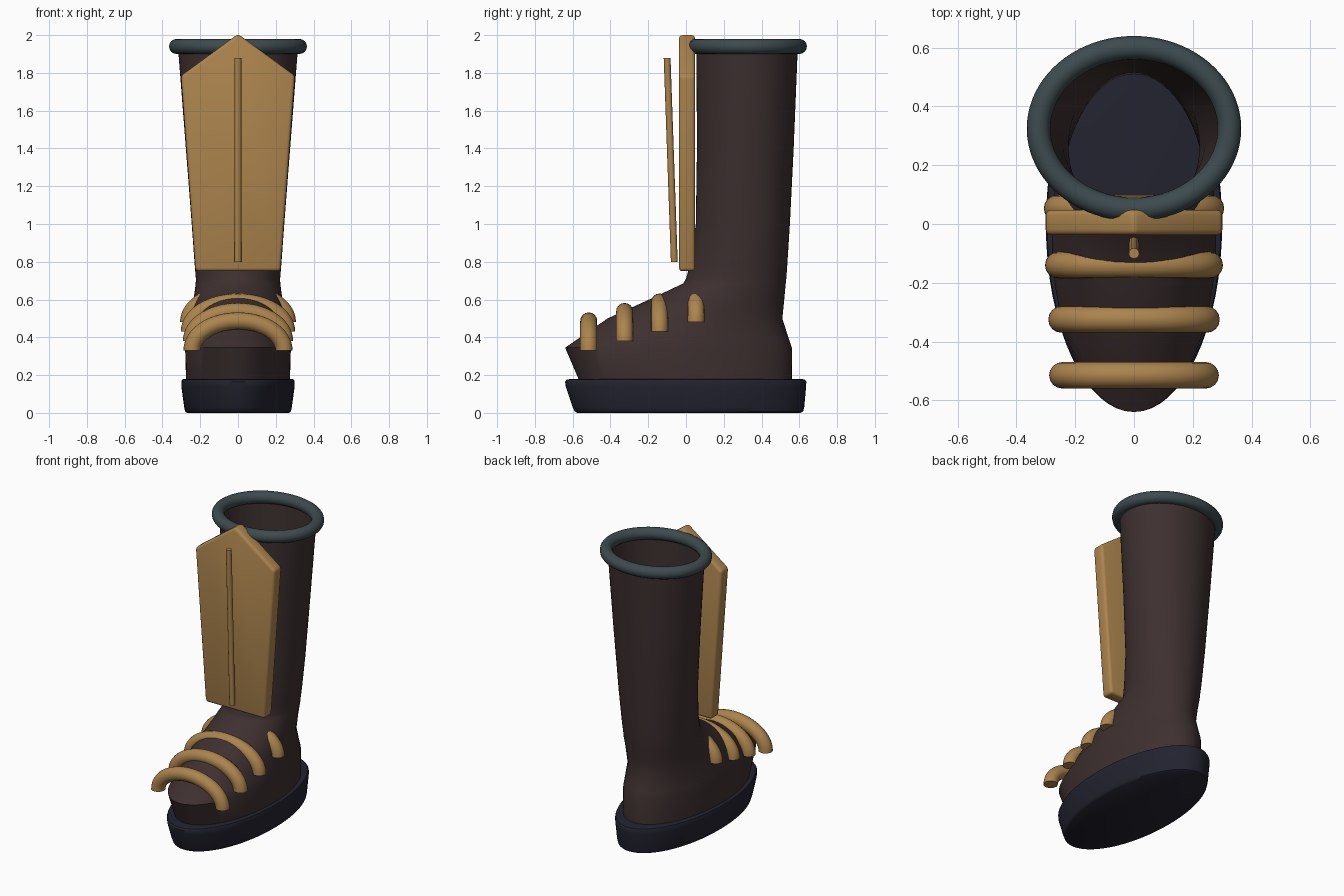
import bpy, bmesh, math
from mathutils import Vector

if "Cube" in bpy.data.objects:
    bpy.data.objects.remove(bpy.data.objects["Cube"])


def material(name, rgb):
    m = bpy.data.materials.new(name)
    m.diffuse_color = (*rgb, 1)
    m.use_nodes = True
    m.node_tree.nodes["Principled BSDF"].inputs["Base Color"].default_value = m.diffuse_color
    return m


BROWN = material("dark brown leather", (0.047, 0.029, 0.029))
GOLD = material("tan gold", (0.41, 0.23, 0.074))
TEAL = material("slate teal", (0.046, 0.07, 0.077))
NAVY = material("navy sole", (0.0165, 0.0165, 0.029))


def finish(name, bm, mat, angle=40):
    bmesh.ops.recalc_face_normals(bm, faces=bm.faces[:])
    me = bpy.data.meshes.new(name)
    bm.to_mesh(me)
    bm.free()
    me.materials.append(mat)
    ob = bpy.data.objects.new(name, me)
    bpy.context.collection.objects.link(ob)
    bpy.ops.object.select_all(action='DESELECT')
    bpy.context.view_layer.objects.active = ob
    ob.select_set(True)
    bpy.ops.object.shade_smooth_by_angle(angle=math.radians(angle))
    return ob


def bridge(bm, loops, closed=False):
    n = len(loops[0])
    pairs = list(zip(loops, loops[1:]))
    if closed:
        pairs.append((loops[-1], loops[0]))
    for a, b in pairs:
        for i in range(n):
            j = (i + 1) % n
            bm.faces.new((a[i], a[j], b[j], b[i]))


def loft(name, rings, mat, caps, n=64, angle=40):
    """Stack of ellipses, each given as z, front y, back y, half width."""
    bm = bmesh.new()
    loops = []
    for z, yf, yb, hw in rings:
        cy, ry = (yf + yb) / 2, (yb - yf) / 2
        loops.append([bm.verts.new((hw * math.cos(t), cy + ry * math.sin(t), z))
                      for t in (math.tau * i / n for i in range(n))])
    bridge(bm, loops)
    if caps:
        bm.faces.new(loops[0])
        bm.faces.new(loops[-1])
    return finish(name, bm, mat, angle)


def sweep(name, centre, rx, ry, radius, mat, plane, a0=0, a1=math.tau, steps=64, n=16):
    """Round tube along an elliptic arc in the 'xy' or 'xz' plane."""
    full = abs(a1 - a0 - math.tau) < 1e-6
    side = Vector((0, 0, 1)) if plane == 'xy' else Vector((0, 1, 0))
    up = Vector((0, 1, 0)) if plane == 'xy' else Vector((0, 0, 1))
    right = Vector((1, 0, 0))
    bm = bmesh.new()
    loops = []
    for i in range(steps if full else steps + 1):
        t = a0 + (a1 - a0) * i / steps
        p = Vector(centre) + right * rx * math.cos(t) + up * ry * math.sin(t)
        out = (right * ry * math.cos(t) + up * rx * math.sin(t)).normalized()
        loops.append([bm.verts.new(p + radius * (out * math.cos(s) + side * math.sin(s)))
                      for s in (math.tau * k / n for k in range(n))])
    bridge(bm, loops, full)
    if not full:
        bm.faces.new(loops[0])
        bm.faces.new(loops[-1])
    return finish(name, bm, mat)


# Sole
loft("sole", [(0, -0.575, 0.605, 0.27), (0.008, -0.59, 0.62, 0.28),
              (0.03, -0.6, 0.626, 0.285), (0.14, -0.637, 0.636, 0.3),
              (0.165, -0.64, 0.637, 0.3), (0.176, -0.632, 0.63, 0.296),
              (0.18, -0.61, 0.61, 0.285)], NAVY, True)

# Foot and shaft, open at the top
loft("boot_upper", [(0.17, -0.565, 0.56, 0.275), (0.345, -0.64, 0.56, 0.28),
                    (0.39, -0.575, 0.545, 0.272), (0.5, -0.415, 0.51, 0.252),
                    (0.6, -0.195, 0.52, 0.235), (0.685, -0.015, 0.528, 0.224),
                    (0.71, 0.0, 0.531, 0.223), (0.78, 0.02, 0.536, 0.229),
                    (1.0, 0.052, 0.55, 0.245), (1.4, 0.058, 0.57, 0.276),
                    (1.94, 0.055, 0.592, 0.318)], BROWN, False)

# Rolled collar
sweep("collar", (0, 0.325, 1.94), 0.325, 0.275, 0.04, TEAL, 'xy', steps=80)

# Shin plate
bm = bmesh.new()
outline = [(-0.225, 0.75), (0.225, 0.75), (0.302, 1.785), (0, 2.006), (-0.302, 1.785)]
front = [bm.verts.new((x, -0.037, z)) for x, z in outline]
back = [bm.verts.new((x, 0.048, z)) for x, z in outline]
bridge(bm, [front, back])
bm.faces.new(front)
bm.faces.new(back)
bmesh.ops.recalc_face_normals(bm, faces=bm.faces[:])
bmesh.ops.bevel(bm, geom=bm.edges[:], offset=0.018, segments=3, profile=0.5,
                affect='EDGES')
finish("shin_plate", bm, GOLD)

# Slanted rod in front of the plate
bm = bmesh.new()
low, high = Vector((0, -0.062, 0.8)), Vector((0, -0.1, 1.88))
loops = [[bm.verts.new(p + Vector((0.018 * math.cos(a), 0.018 * math.sin(a), 0)))
          for a in (math.tau * k / 12 for k in range(12))] for p in (low, high)]
bridge(bm, loops)
for loop in loops:
    bm.faces.new(loop)
finish("plate_rod", bm, GOLD)

# Arched straps across the foot
for i, (y, z, rx) in enumerate([(-0.515, 0.33, 0.244), (-0.325, 0.38, 0.247),
                                (-0.14, 0.43, 0.258), (0.053, 0.48, 0.262)]):
    sweep(f"foot_strap_{i + 1}", (0, y, z), rx, 0.157, 0.045, GOLD, 'xz',
          0, math.pi, steps=32)
